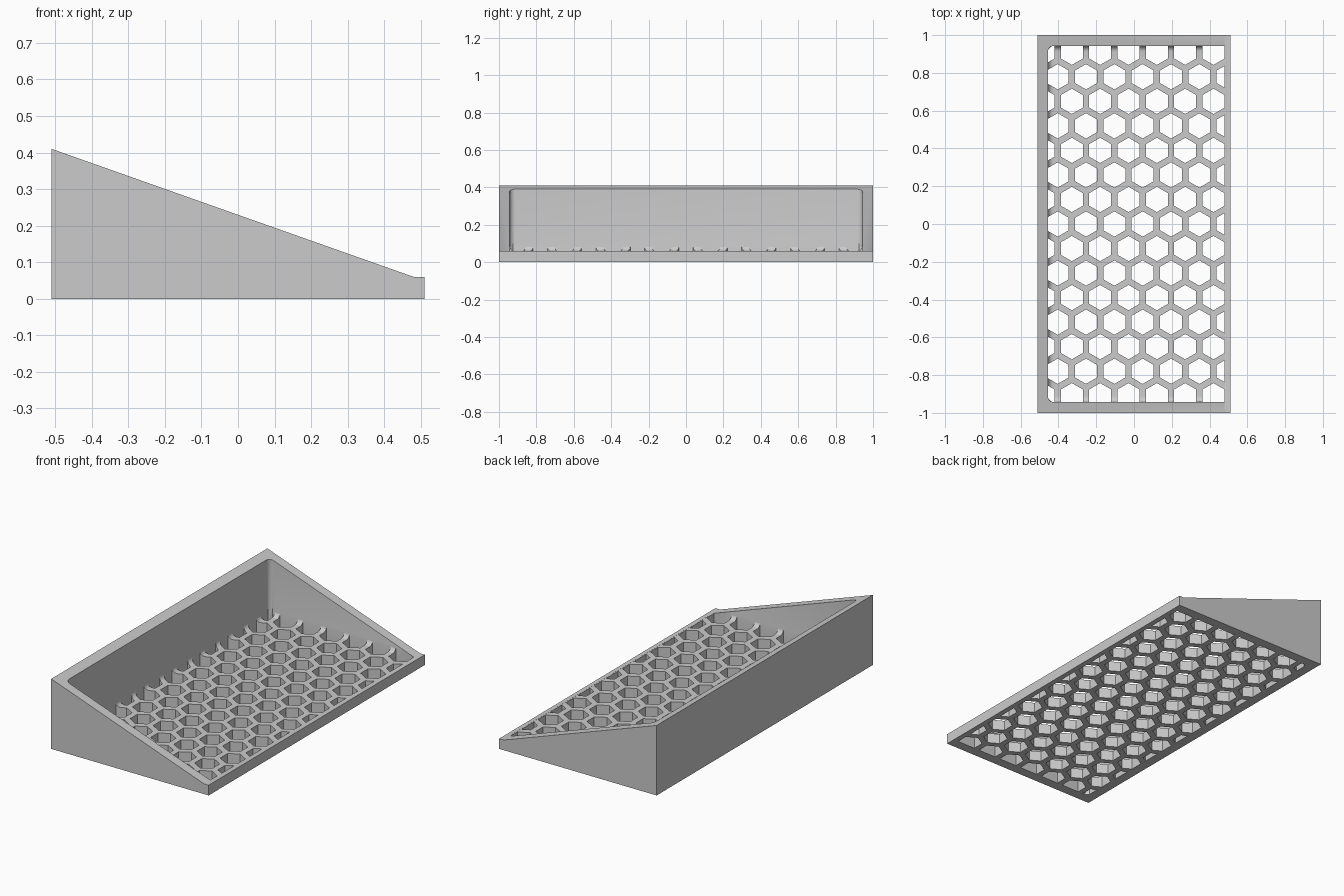
import bpy, bmesh, math
from mathutils import Vector

if "Cube" in bpy.data.objects:
    bpy.data.objects.remove(bpy.data.objects["Cube"])

WALL_X, LIP_X, WALL_Y = -0.455, 0.48, 0.943   # inner faces of the tray
FLOOR, FILLET = 0.0595, 0.03
PITCH, HEX_R = 0.15, 0.067


def make_object(name, bm):
    bmesh.ops.recalc_face_normals(bm, faces=bm.faces[:])
    mesh = bpy.data.meshes.new(name)
    bm.to_mesh(mesh)
    bm.free()
    ob = bpy.data.objects.new(name, mesh)
    bpy.context.collection.objects.link(ob)
    return ob


def extrude(bm, vec):
    out = bmesh.ops.extrude_face_region(bm, geom=bm.faces[:])
    verts = [g for g in out["geom"] if isinstance(g, bmesh.types.BMVert)]
    bmesh.ops.translate(bm, verts=verts, vec=vec)


# Wedge-shaped body from its side profile
bm = bmesh.new()
profile = [(-0.51, 0), (0.51, 0), (0.51, 0.06), (LIP_X, 0.06), (-0.51, 0.41)]
bm.faces.new([bm.verts.new((x, -1, z)) for x, z in profile])
extrude(bm, (0, 2, 0))
tray = make_object("wedge_tray", bm)

# Cavity cutter: box with rounded floor edges and rounded back corners
bm = bmesh.new()
plan = [(WALL_X, -WALL_Y), (LIP_X + 0.005, -WALL_Y), (LIP_X + 0.005, WALL_Y), (WALL_X, WALL_Y)]
bm.faces.new([bm.verts.new((x, y, FLOOR)) for x, y in plan])
extrude(bm, (0, 0, 0.6))
rounded = []
for e in bm.edges:
    mid = (e.verts[0].co + e.verts[1].co) / 2
    upright = abs(e.verts[0].co.z - e.verts[1].co.z) > 0.1
    if (upright and mid.x < 0) or (not upright and mid.z < 0.1 and mid.x < 0.4):
        rounded.append(e)
bmesh.ops.bevel(bm, geom=rounded, offset=FILLET, offset_type='OFFSET',
                segments=6, profile=0.5, affect='EDGES')
cavity = make_object("cavity_cutter", bm)

# Honeycomb cutter: rows of hexagons trimmed to the floor outline
bm = bmesh.new()
for k in range(-7, 8):
    shift = -0.029 if k % 2 else 0.046
    for n in range(-4, 5):
        cx, cy = shift + n * PITCH, k * PITCH * math.sqrt(3) / 2
        bm.faces.new([bm.verts.new((cx + HEX_R * math.sin(a * math.pi / 3),
                                    cy + HEX_R * math.cos(a * math.pi / 3), -0.1))
                      for a in range(6)])
inset, c = 0.001, FILLET * (1 - math.sqrt(0.5))
trims = [((WALL_X + inset, 0, 0), (-1, 0, 0)), ((LIP_X, 0, 0), (1, 0, 0))]
for s in (-1, 1):
    trims.append(((0, s * (WALL_Y - inset), 0), (0, s, 0)))
    trims.append(((WALL_X + c + inset, s * (WALL_Y - c - inset), 0), (-1, s, 0)))
for co, no in trims:
    bmesh.ops.bisect_plane(bm, geom=bm.verts[:] + bm.edges[:] + bm.faces[:], dist=1e-6,
                           plane_co=co, plane_no=Vector(no).normalized(), clear_outer=True)
extrude(bm, (0, 0, 0.2))
honeycomb = make_object("honeycomb_cutter", bm)

# Carve the cavity, then the drain holes
bpy.context.view_layer.objects.active = tray
tray.select_set(True)
for cutter in (cavity, honeycomb):
    cutter.hide_render = True
    mod = tray.modifiers.new(cutter.name, 'BOOLEAN')
    mod.operation, mod.solver, mod.object = 'DIFFERENCE', 'EXACT', cutter
    bpy.ops.object.modifier_apply(modifier=mod.name)
    bpy.data.objects.remove(cutter, do_unlink=True)

# Plain grey finish, smooth fillets with sharp edges kept
grey = bpy.data.materials.new("plain_grey")
grey.diffuse_color = (0.6, 0.6, 0.6, 1)
grey.use_nodes = True
grey.node_tree.nodes["Principled BSDF"].inputs["Base Color"].default_value = grey.diffuse_color
tray.data.materials.clear()
tray.data.materials.append(grey)
bpy.ops.object.shade_smooth_by_angle(angle=math.radians(30))
